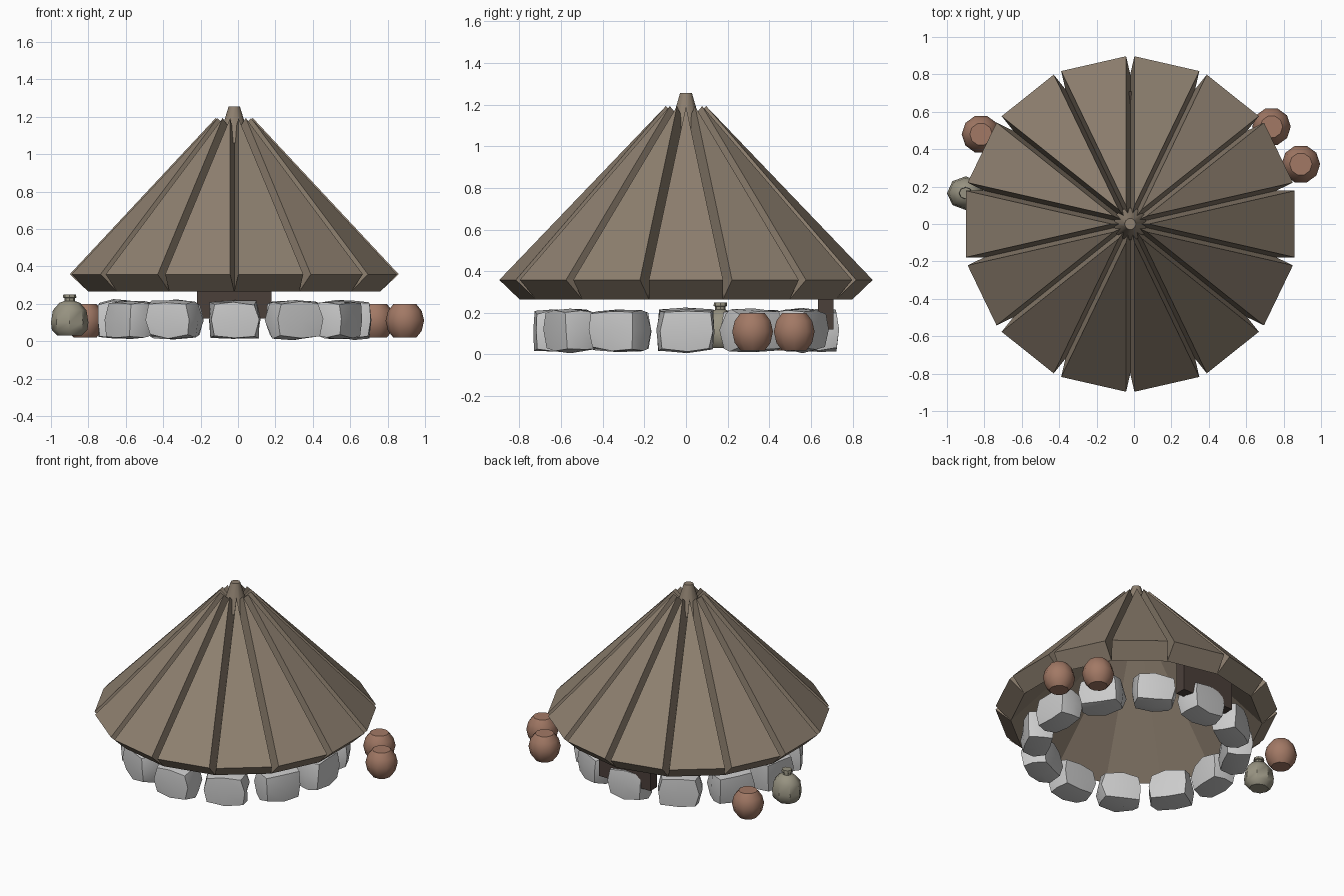
import bpy, bmesh, math, random
from mathutils import Vector, Matrix

if "Cube" in bpy.data.objects:
    bpy.data.objects.remove(bpy.data.objects["Cube"])

random.seed(4)
CX = -0.02  # hut centre line


def material(name, rgb):
    m = bpy.data.materials.new(name)
    m.diffuse_color = (*rgb, 1)
    m.use_nodes = True
    m.node_tree.nodes["Principled BSDF"].inputs["Base Color"].default_value = m.diffuse_color
    return m


roof_mat = material("thatch_brown", (0.27, 0.215, 0.16))
door_mat = material("dark_wood", (0.07, 0.05, 0.042))
clay_mat = material("clay", (0.36, 0.19, 0.13))
jar_mat = material("pale_clay", (0.31, 0.29, 0.22))


def finish(name, bm, mat=None, smooth=None):
    bmesh.ops.recalc_face_normals(bm, faces=bm.faces)
    me = bpy.data.meshes.new(name)
    bm.to_mesh(me)
    bm.free()
    ob = bpy.data.objects.new(name, me)
    bpy.context.collection.objects.link(ob)
    if mat:
        me.materials.append(mat)
    if smooth:
        bpy.ops.object.select_all(action='DESELECT')
        ob.select_set(True)
        bpy.context.view_layer.objects.active = ob
        bpy.ops.object.shade_smooth_by_angle(angle=math.radians(smooth))
    return ob


def lathe(name, profile, sides, loc, mat, smooth=None, turn=0.0, sy=1.0):
    bm = bmesh.new()
    rings = []
    for r, z in profile:
        rings.append([bm.verts.new((loc[0] + r * math.cos(turn + i * math.tau / sides),
                                    loc[1] + sy * r * math.sin(turn + i * math.tau / sides),
                                    loc[2] + z)) for i in range(sides)])
    for a, b in zip(rings, rings[1:]):
        for i in range(sides):
            j = (i + 1) % sides
            bm.faces.new((a[i], a[j], b[j], b[i]))
    bm.faces.new(rings[0][::-1])
    bm.faces.new(rings[-1])
    return finish(name, bm, mat, smooth)


# Roof: an inner cone whose triangular faces each carry a thick raised panel
N = 14
ring_r, low, peak = 0.80, 0.265, 1.10
for i in range(N):
    mid = i * math.tau / N
    half = math.pi / N
    tri = [Vector((CX, 0, peak))] + [
        Vector((CX + ring_r * math.cos(mid + s * half), ring_r * math.sin(mid + s * half), low))
        for s in (-1, 1)]
    normal = (tri[1] - tri[0]).cross(tri[2] - tri[0]).normalized()
    if normal.z < 0:
        normal.negate()
    bm = bmesh.new()
    inner = [bm.verts.new(p) for p in tri]
    outer = [bm.verts.new(p + normal * 0.136) for p in tri]
    bm.faces.new(inner)
    bm.faces.new(outer)
    for a in range(3):
        b = (a + 1) % 3
        bm.faces.new((inner[a], inner[b], outer[b], outer[a]))
    finish(f"roof_panel_{i + 1}", bm, roof_mat)

# Cap at the peak
lathe("roof_cap", [(0.09, 1.06), (0.03, 1.255)], 10, (CX, 0, 0), roof_mat, 40)

# Door slab tucked under the back eave
bm = bmesh.new()
bmesh.ops.create_cube(bm, size=1, matrix=Matrix.Translation((CX, 0.672, 0.275))
                      @ Matrix.Diagonal((0.40, 0.075, 0.31, 1)))
finish("door", bm, door_mat)

# Ring of rounded stones
for i in range(12):
    a = i * math.tau / 12
    bm = bmesh.new()
    bmesh.ops.create_cube(bm, size=2)
    bmesh.ops.subdivide_edges(bm, edges=bm.edges[:], cuts=1, use_grid_fill=True)
    for v in bm.verts:
        k = sum(abs(c) > 0.5 for c in v.co)
        v.co *= (1, 1, 0.92, 0.81)[k]
        v.co += Vector([random.uniform(-0.06, 0.06) for _ in range(3)])
    place = (Matrix.Translation((CX + 0.64 * math.cos(a), 0.64 * math.sin(a), 0.115))
             @ Matrix.Rotation(a + random.uniform(-0.08, 0.08), 4, 'Z')
             @ Matrix.Diagonal((0.092, 0.138, 0.104, 1)))
    bmesh.ops.transform(bm, matrix=place, verts=bm.verts)
    finish(f"wall_stone_{i + 1}", bm, None, 50)

# Clay pots
pot = [(0.062, 0.02), (0.09, 0.055), (0.103, 0.11), (0.09, 0.162), (0.06, 0.2)]
for i, (x, y) in enumerate([(0.735, 0.52), (0.892, 0.32), (-0.818, 0.48)]):
    lathe(f"clay_pot_{i + 1}", pot, 10, (x, y, 0), clay_mat, 45)

# Lidded jar
jar = [(0.065, 0.03), (0.095, 0.06), (0.1, 0.1), (0.09, 0.165), (0.055, 0.205), (0.028, 0.215),
       (0.028, 0.23), (0.036, 0.233), (0.034, 0.25)]
lathe("lidded_jar", jar, 8, (-0.9, 0.165, 0), jar_mat, 40, sy=0.9)
